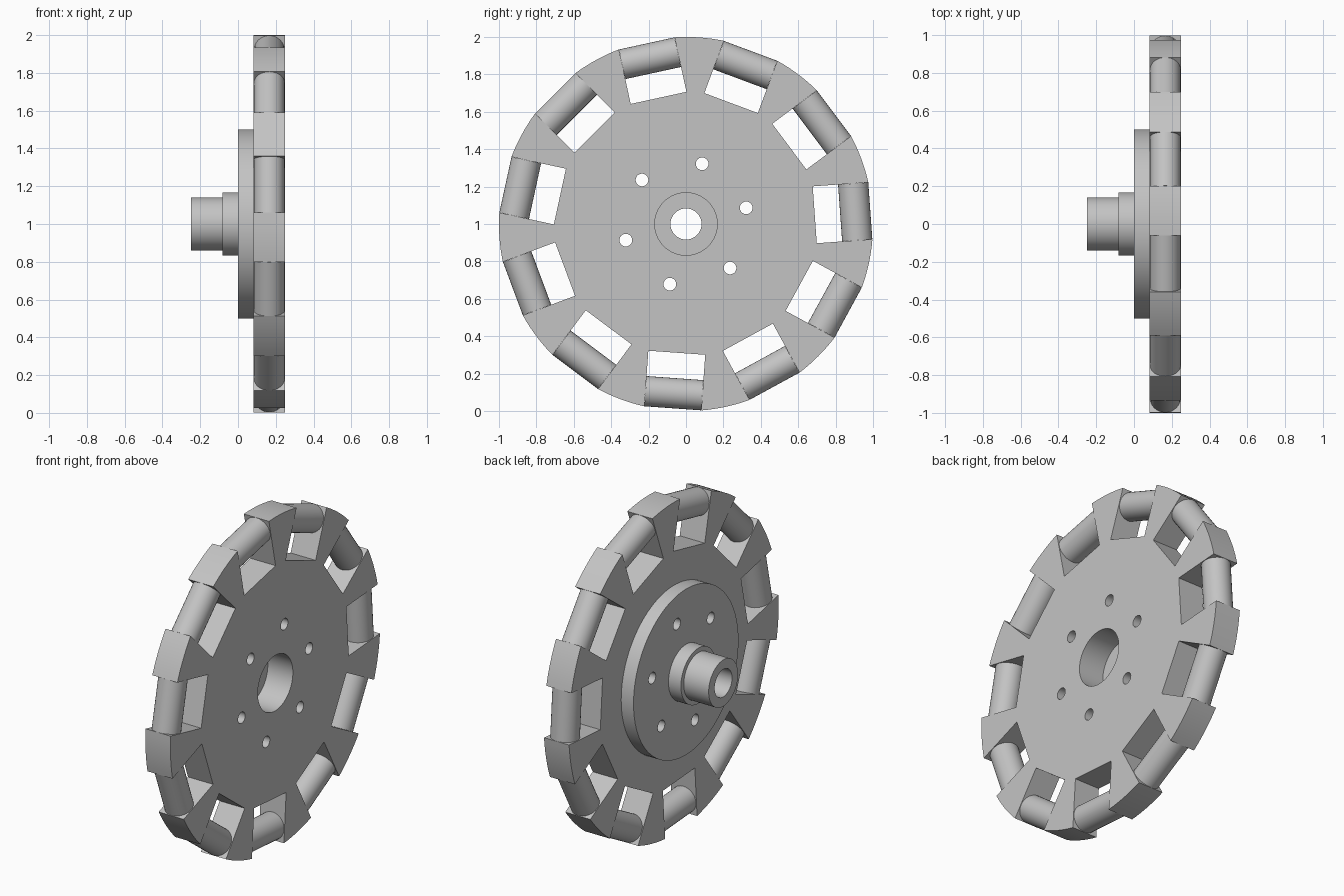
import bpy, bmesh
from math import sin, cos, asin, pi, radians, sqrt
from mathutils import Matrix, Vector

if "Cube" in bpy.data.objects:
    bpy.data.objects.remove(bpy.data.objects["Cube"], do_unlink=True)

grey = bpy.data.materials.new("plain_grey")
grey.use_nodes = True
grey.diffuse_color = (0.55, 0.55, 0.55, 1)
grey.node_tree.nodes["Principled BSDF"].inputs["Base Color"].default_value = (0.55, 0.55, 0.55, 1)

# Wheel plane (u, v, depth) -> world (y, z, x), with the axle one unit up
TO_WORLD = Matrix(((0, 0, 1, 0), (1, 0, 0, 0), (0, 1, 0, 1), (0, 0, 0, 1)))

SLOTS = 11
STEP = 2 * pi / SLOTS
START = STEP / 8
SLOT_HALF = 0.1525
SLOT_FLOOR = 0.69
BORE, RECESS = 0.083, 0.167
BACK, FRONT = 0.082, 0.249


def finish(name, mesh):
    obj = bpy.data.objects.new(name, mesh)
    bpy.context.collection.objects.link(obj)
    mesh.materials.clear()
    mesh.materials.append(grey)
    bpy.ops.object.select_all(action="DESELECT")
    obj.select_set(True)
    bpy.context.view_layer.objects.active = obj
    bpy.ops.object.shade_smooth_by_angle(angle=radians(30))
    return obj


def circle(radius, count=64, u=0, v=0):
    return [(u + radius * cos(2 * pi * i / count), v + radius * sin(2 * pi * i / count))
            for i in range(count)]


def plate(name, x0, x1, loops):
    """Extrude an outline with holes from x0 to x1 along the axle."""
    curve = bpy.data.curves.new(name, "CURVE")
    curve.dimensions, curve.fill_mode = "2D", "BOTH"
    curve.extrude = (x1 - x0) / 2
    for loop in loops:
        spline = curve.splines.new("POLY")
        spline.points.add(len(loop) - 1)
        for point, (u, v) in zip(spline.points, loop):
            point.co = (u, v, 0, 1)
        spline.use_cyclic_u = True
    temp = bpy.data.objects.new(name + "_outline", curve)
    bpy.context.collection.objects.link(temp)
    graph = bpy.context.evaluated_depsgraph_get()
    mesh = bpy.data.meshes.new_from_object(temp.evaluated_get(graph))
    bpy.data.objects.remove(temp, do_unlink=True)
    bpy.data.curves.remove(curve)
    mesh.name = name
    mesh.transform(TO_WORLD @ Matrix.Translation((0, 0, (x0 + x1) / 2)))
    bm = bmesh.new()
    bm.from_mesh(mesh)
    bmesh.ops.remove_doubles(bm, verts=bm.verts, dist=0.0001)
    bmesh.ops.recalc_face_normals(bm, faces=bm.faces)
    bm.to_mesh(mesh)
    bm.free()
    return finish(name, mesh)


def slotted_rim():
    """Unit circle interrupted by open, parallel-sided slots."""
    outline = []
    edge = asin(SLOT_HALF)
    lip = sqrt(1 - SLOT_HALF ** 2)
    for k in range(SLOTS):
        a = START + k * STEP
        turn = Matrix.Rotation(a, 2)
        for r, t in ((lip, -1), (SLOT_FLOOR, -1), (SLOT_FLOOR, 1), (lip, 1)):
            outline.append(tuple(turn @ Vector((r, t * SLOT_HALF))))
        for i in range(1, 8):
            b = a + edge + (STEP - 2 * edge) * i / 8
            outline.append((cos(b), sin(b)))
    return outline


# Six bolt holes shared by the disc and the flange
bolts = [circle(0.034, 24, 0.333 * cos(radians(15 + 60 * k)), 0.333 * sin(radians(15 + 60 * k)))
         for k in range(6)]

# Disc, flange and stepped hub
plate("wheel_disc", BACK, FRONT, [slotted_rim(), circle(RECESS)] + bolts)
plate("flange", 0, BACK, [circle(0.5, 96), circle(BORE)] + bolts)
plate("hub_collar", -0.083, 0, [circle(RECESS), circle(BORE)])
plate("hub_tip", -0.249, -0.083, [circle(0.14), circle(BORE)])

# Rollers lying along the rim, one in each slot
for k in range(SLOTS):
    bm = bmesh.new()
    bmesh.ops.create_cone(bm, cap_ends=True, segments=32, radius1=0.081, radius2=0.081,
                          depth=2 * SLOT_HALF - 0.001)
    place = (TO_WORLD @ Matrix.Rotation(START + k * STEP, 4, "Z")
             @ Matrix.Translation((0.907, 0, (BACK + FRONT) / 2))
             @ Matrix.Rotation(pi / 2, 4, "X"))
    bmesh.ops.transform(bm, matrix=place, verts=bm.verts)
    mesh = bpy.data.meshes.new("roller")
    bm.to_mesh(mesh)
    bm.free()
    finish(f"roller_{k + 1}", mesh)
